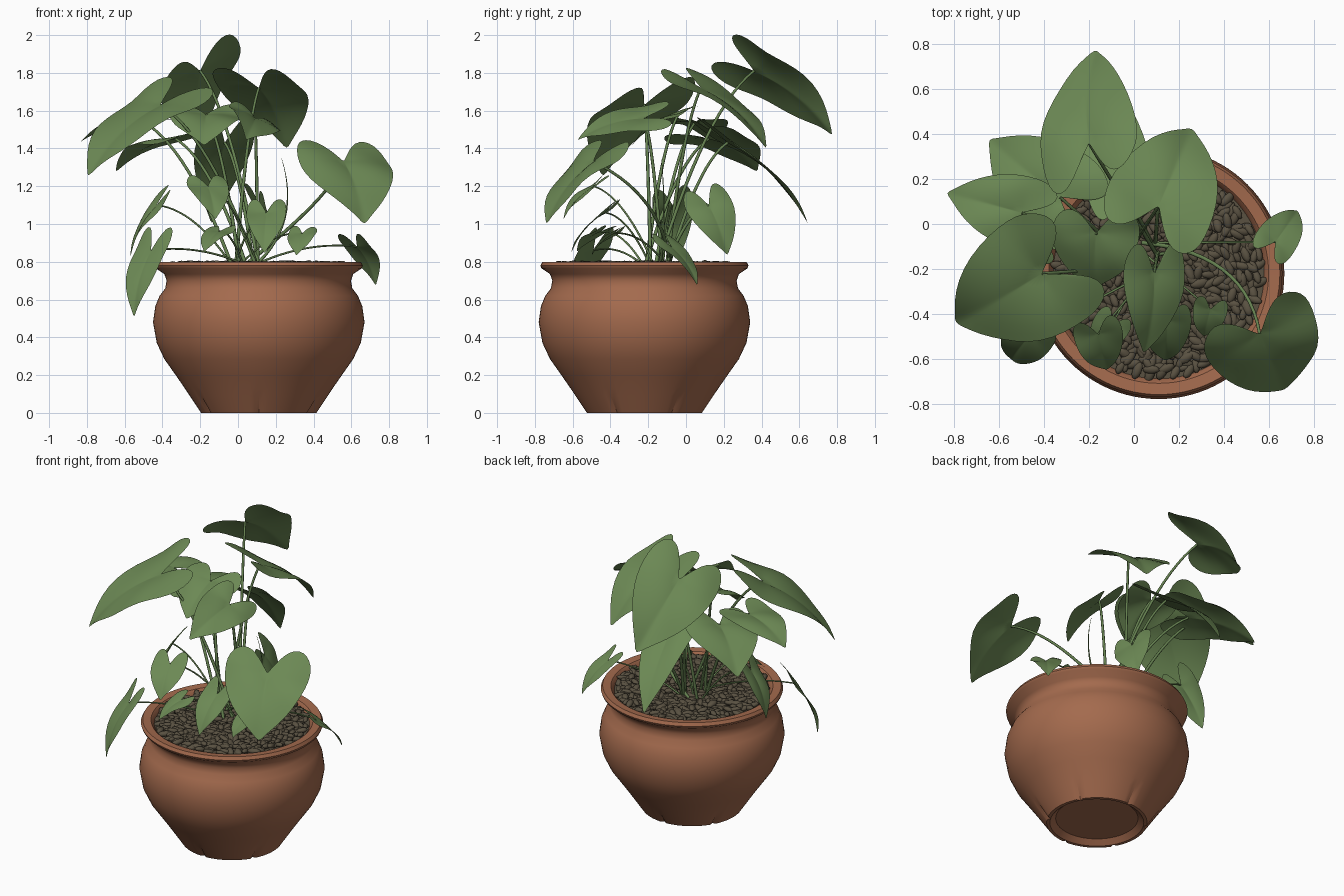
import bpy, bmesh, math, random
from mathutils import Vector, Matrix, Euler

if "Cube" in bpy.data.objects:
    bpy.data.objects.remove(bpy.data.objects["Cube"])

random.seed(4)
CX, CY = 0.11, -0.22  # pot axis


def material(name, rgb):
    m = bpy.data.materials.new(name)
    m.diffuse_color = (*rgb, 1)
    m.use_nodes = True
    m.node_tree.nodes["Principled BSDF"].inputs["Base Color"].default_value = m.diffuse_color
    return m


TERRACOTTA = material("terracotta", (0.37, 0.145, 0.075))
PEBBLE = material("pebble brown", (0.10, 0.082, 0.053))
LEAF = material("leaf green", (0.15, 0.25, 0.09))
STEM = material("stem green", (0.13, 0.22, 0.08))


def add_mesh(name, bm, mat):
    me = bpy.data.meshes.new(name)
    bm.to_mesh(me)
    bm.free()
    me.materials.append(mat)
    me.shade_smooth()
    ob = bpy.data.objects.new(name, me)
    bpy.context.collection.objects.link(ob)
    return ob


# Pot: lathed profile with six narrow grooves at the foot
profile = [(0, .03), (.25, .03), (.285, 0), (.305, 0), (.365, .09), (.395, .135), (.44, .20),
           (.50, .285), (.54, .37), (.56, .48), (.548, .565), (.525, .62), (.495, .66), (.488, .70),
           (.50, .735), (.545, .765), (.551, .78), (.54, .80), (.49, .795), (.47, .77), (.468, .72)]
SEG = 96
bm = bmesh.new()
rings = []
for r, z in profile:
    ring = []
    for i in range(SEG):
        rr = r
        if i % 16 == 0 and z < 0.13 and r > 0.29:
            rr -= 0.018 * (1 - z / 0.13)
        a = 2 * math.pi * i / SEG - math.pi / 2
        ring.append(bm.verts.new((CX + rr * math.cos(a), CY + rr * math.sin(a), z)))
    rings.append(ring)
for lo, hi in zip(rings, rings[1:]):
    for i in range(SEG):
        j = (i + 1) % SEG
        bm.faces.new((lo[i], lo[j], hi[j], hi[i]))
bmesh.ops.remove_doubles(bm, verts=bm.verts, dist=0.0005)
bmesh.ops.recalc_face_normals(bm, faces=bm.faces)
pot = add_mesh("pot", bm, TERRACOTTA)
bpy.context.view_layer.objects.active = pot
pot.select_set(True)
bpy.ops.object.shade_smooth_by_angle(angle=math.radians(40))

# Soil disc under the pebbles
bm = bmesh.new()
bmesh.ops.create_circle(bm, cap_ends=True, segments=48, radius=0.472,
                        matrix=Matrix.Translation((CX, CY, 0.765)))
add_mesh("soil", bm, PEBBLE)

# Pebbles scattered in a spiral
bm = bmesh.new()
COUNT = 600
for i in range(COUNT):
    r = 0.455 * math.sqrt((i + 0.5) / COUNT)
    a = i * 2.39996 + random.uniform(-0.05, 0.05)
    s = random.uniform(0.85, 1.15)
    m = (Matrix.Translation((CX + r * math.cos(a), CY + r * math.sin(a), random.uniform(0.77, 0.79)))
         @ Euler((random.uniform(-.35, .35), random.uniform(-.35, .35), random.uniform(0, 6.3))).to_matrix().to_4x4()
         @ Matrix.Diagonal((0.038 * s, 0.019 * s, 0.015 * s, 1)))
    bmesh.ops.create_icosphere(bm, subdivisions=2, radius=1, matrix=m)
add_mesh("pebbles", bm, PEBBLE)

# Right half of the heart outline: across (half widths), along (lengths)
HALF = [(0, 1), (.12, .91), (.34, .79), (.60, .62), (.82, .42), (.96, .2), (1, .0),
        (.98, -.17), (.86, -.31), (.66, -.38), (.43, -.34), (.22, -.2), (.04, -.03)]
OUTLINE = [(-u, v) for u, v in reversed(HALF[1:])] + HALF


def leaf(name, base, tip, roll=0, ratio=0.9, bow=0.09):
    """Heart blade from stalk joint to tip; level across unless rolled about its midrib."""
    base = Vector(base)
    d = Vector(tip) - base
    length = d.length
    width = length * ratio
    d.normalize()
    s = d.cross(Vector((0, 0, 1))).normalized()
    s = s * math.cos(math.radians(roll)) + s.cross(d) * math.sin(math.radians(roll))
    n = s.cross(d)
    phase = random.uniform(0, 6)

    def point(u, v):
        lift = bow * 4 * v * (1 - v) * length * (1 if v > 0 else 0.4)
        fold = width * (0.10 * abs(u) - 0.10 * u * u)
        wave = 0.045 * width * abs(u) * math.sin(6 * v + 2 * u + phase)
        return base + s * (u * width / 2) + d * (v * length) + n * (lift + fold + wave)

    bm = bmesh.new()
    centre = bm.verts.new(point(0, 0))
    prev = None
    for k in (0.25, 0.5, 0.75, 1.0):
        ring = [bm.verts.new(point(u * k, v * k)) for u, v in OUTLINE]
        for i in range(len(ring) - 1):
            if prev is None:
                bm.faces.new((centre, ring[i + 1], ring[i]))
            else:
                bm.faces.new((prev[i], prev[i + 1], ring[i + 1], ring[i]))
        prev = ring
    ob = add_mesh(name, bm, LEAF)
    mod = ob.modifiers.new("smooth", "SUBSURF")
    mod.levels = mod.render_levels = 1
    return width


def stem(name, points, radius, tip_scale=0.7):
    a, b, c = (Vector(p) for p in points)
    cu = bpy.data.curves.new(name, "CURVE")
    cu.dimensions = "3D"
    cu.bevel_depth = radius
    cu.bevel_resolution = 2
    cu.use_fill_caps = True
    sp = cu.splines.new("POLY")
    sp.points.add(14)
    for i, p in enumerate(sp.points):
        t = i / 14
        p.co = (*(a * (1 - t) ** 2 + b * 2 * t * (1 - t) + c * t * t), 1)
        p.radius = 1 + (tip_scale - 1) * t
    sp.use_smooth = True
    cu.materials.append(STEM)
    bpy.context.collection.objects.link(bpy.data.objects.new(name, cu))


# Leaves: name, stalk joint, tip, then roll and width ratio where they differ
LEAVES = [
    ("top_back", (-.20, .36, 1.81), (-.17, .78, 1.46), 35),
    ("back_right", (.11, .08, 1.72), (.26, .43, 1.39), 0, .98),
    ("back_left", (-.33, .12, 1.45), (-.65, .38, 1.27), 6, 1),
    ("back_low", (-.07, .22, 1.43), (-.14, .65, .99), 0, .5),
    ("far_left", (-.50, .05, 1.54), (-.84, .14, 1.43)),
    ("front_left", (-.41, -.22, 1.63), (-.80, -.44, 1.24), 8, .95),
    ("front_right", (.56, -.49, 1.33), (.67, -.74, .99), 0, 1.2),
    ("centre", (-.17, -.04, 1.58), (-.18, -.29, 1.41), 0, 1.3),
    ("front_centre", (.09, -.22, 1.56), (.04, -.58, 1.44), 30, .8),
    ("left_hanging", (-.43, -.07, 1.10), (-.57, -.03, .82), 25, .7),
    ("left_front_hanging", (-.46, -.49, .86), (-.55, -.6, .50), 0, .58),
    ("right_hanging", (.63, -.08, .88), (.73, .06, .67), 0, .7),
    ("front_small", (.15, -.43, 1.06), (.14, -.61, .84), 0, .75),
    ("front_upper_small", (-.16, -.49, 1.20), (-.12, -.65, 1.02)),
    ("right_tiny", (.34, -.38, .95), (.31, -.50, .83)),
    ("left_tiny", (-.10, -.45, .96), (-.18, -.58, .85)),
    ("back_small", (.11, .12, 1.10), (.15, .22, .83), -45),
]
for i, (name, base, tip, *shape) in enumerate(LEAVES):
    width = leaf(name + "_leaf", base, tip, *shape)
    ang = i * 2.4
    root = Vector((.04 + .07 * math.cos(ang), -.15 + .07 * math.sin(ang), .77))
    mid = root.lerp(Vector(base), 0.5)
    mid.z = 0.25 * root.z + 0.75 * base[2] + 0.06
    if name == "front_right":
        mid = Vector((.50, -.12, 1.15))
    stem(name + "_stem", (root, mid, base), 0.010 if width > .25 else 0.006)

# Rolled young leaf
stem("young_leaf_spike", ((.08, -.14, .77), (.34, -.10, 1.0), (.23, -.13, 1.35)), 0.009, 0.1)
